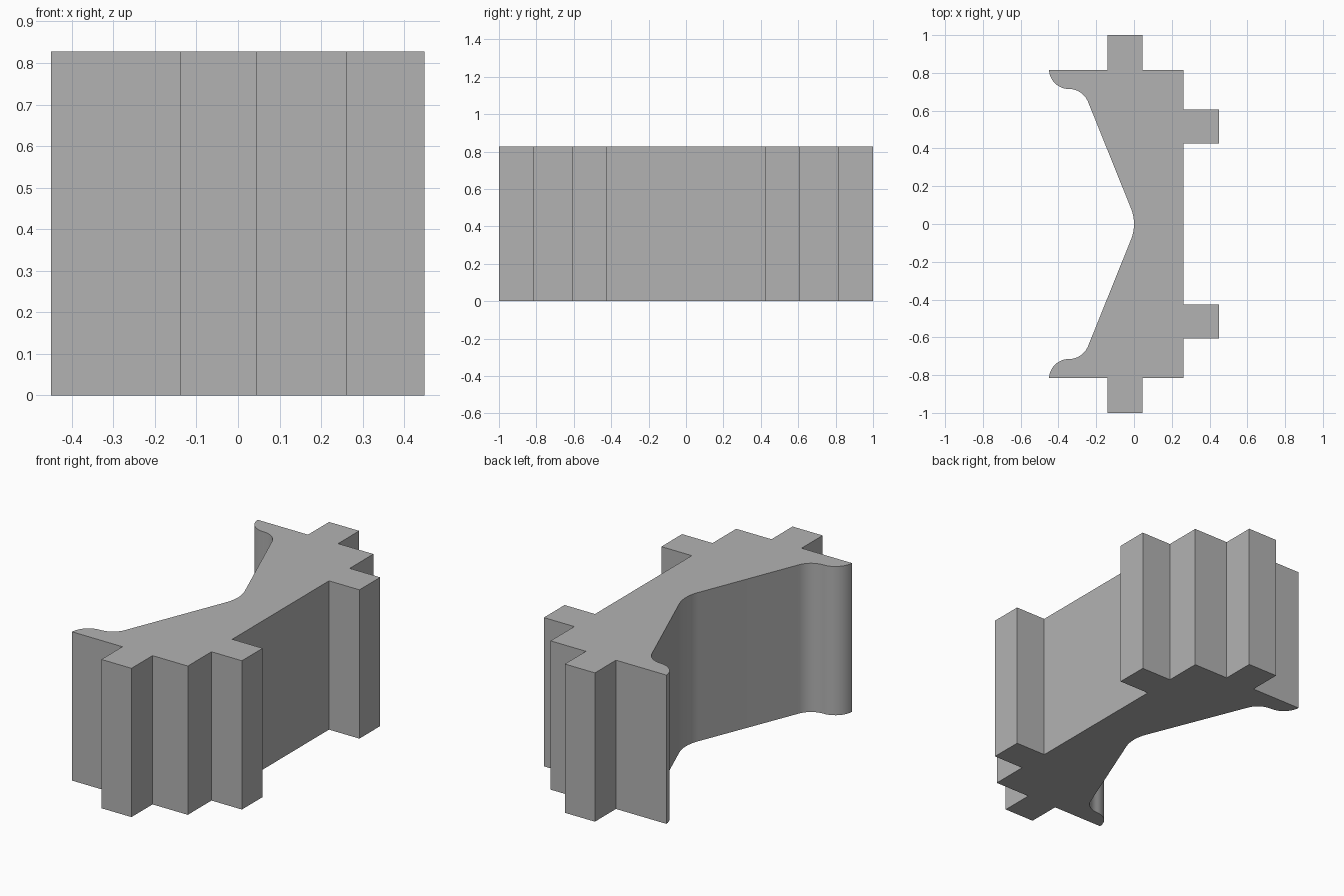
import bpy, bmesh
from math import radians, cos, sin

if "Cube" in bpy.data.objects:
    bpy.data.objects.remove(bpy.data.objects["Cube"], do_unlink=True)

HEIGHT = 0.827


def arc(cx, cy, r, start, end, steps):
    """Points along a circular arc, angles in degrees."""
    angles = [radians(start + (end - start) * i / steps) for i in range(steps + 1)]
    return [(cx + r * cos(a), cy + r * sin(a)) for a in angles]


# Back half of the outline: rounded waist, sloping flank, curled lip
half = arc(-0.22, 0, 0.22, 0, 22, 8)
half += arc(-0.345, 0.605, 0.11, 22, 90, 12)
half += arc(-0.345, 0.82, 0.105, 270, 183, 12)[1:]
# Square end tab, shoulder and side tab
half += [(-0.45, 0.815), (-0.14, 0.815), (-0.14, 1), (0.045, 1), (0.045, 0.815),
         (0.262, 0.815), (0.262, 0.607), (0.449, 0.607), (0.449, 0.425), (0.262, 0.425)]

# Mirror to the front half, sharing the waist point
outline = half + [(x, -y) for x, y in reversed(half[1:])]

# Extrude the outline into a solid block
bm = bmesh.new()
base = bm.faces.new([bm.verts.new((x, y, 0)) for x, y in outline])
top = bmesh.ops.extrude_face_region(bm, geom=[base], use_keep_orig=True)
bmesh.ops.translate(bm, vec=(0, 0, HEIGHT),
                    verts=[g for g in top["geom"] if isinstance(g, bmesh.types.BMVert)])
bmesh.ops.recalc_face_normals(bm, faces=bm.faces)
mesh = bpy.data.meshes.new("bracket_block")
bm.to_mesh(mesh)
bm.free()
block = bpy.data.objects.new("bracket_block", mesh)
bpy.context.collection.objects.link(block)

# Plain grey finish
grey = bpy.data.materials.new("plain_grey")
grey.use_nodes = True
colour = (0.45, 0.45, 0.45, 1)
grey.diffuse_color = colour
grey.node_tree.nodes["Principled BSDF"].inputs["Base Color"].default_value = colour
mesh.materials.append(grey)

# Smooth the curved walls, keep corners crisp
bpy.ops.object.select_all(action="DESELECT")
block.select_set(True)
bpy.context.view_layer.objects.active = block
bpy.ops.object.shade_smooth_by_angle(angle=radians(30))
